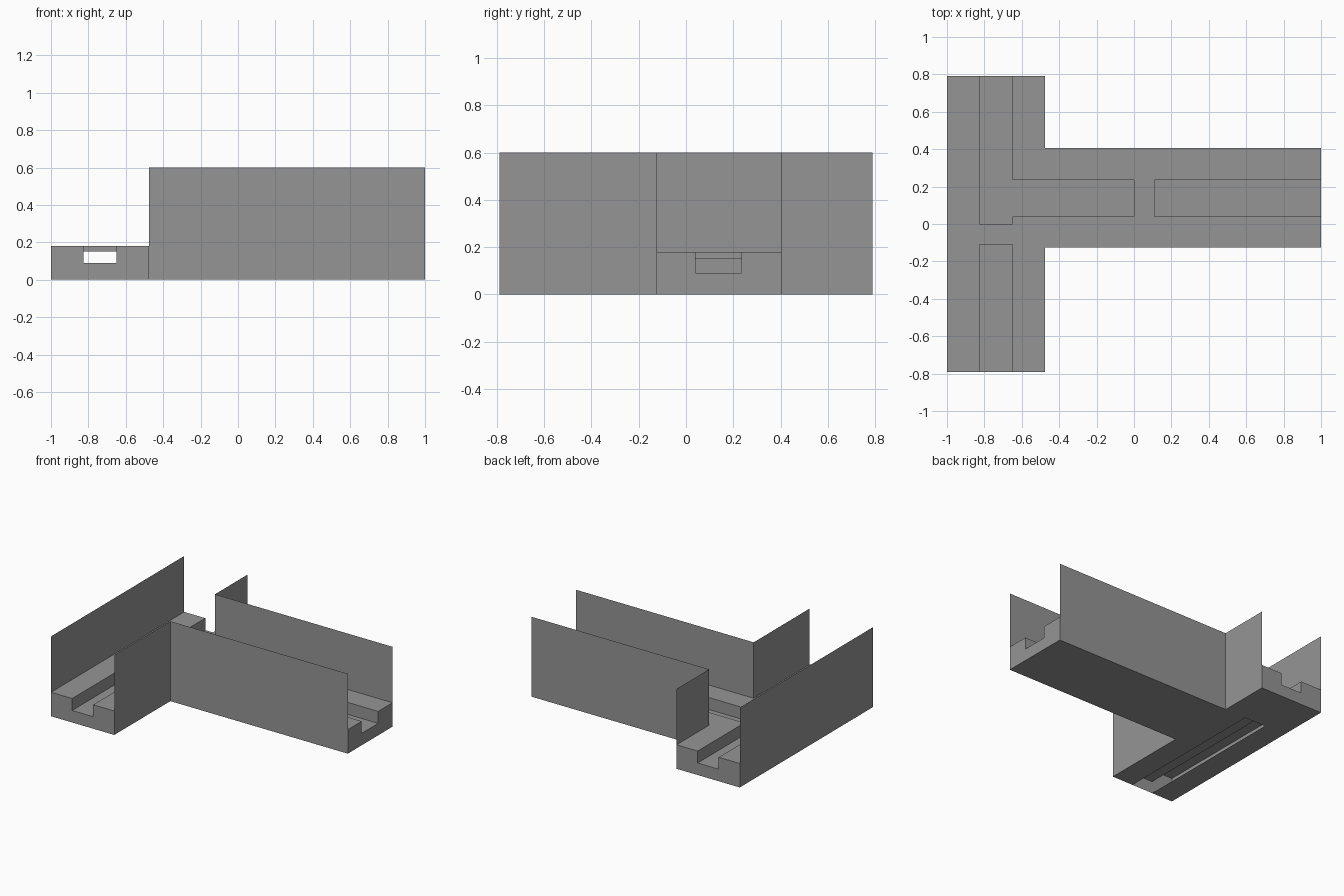
import bpy
import bmesh

if "Cube" in bpy.data.objects:
    bpy.data.objects.remove(bpy.data.objects["Cube"], do_unlink=True)

GREY = (0.3, 0.3, 0.3, 1.0)
mat = bpy.data.materials.new("plain_grey")
mat.use_nodes = True
mat.diffuse_color = GREY
mat.node_tree.nodes["Principled BSDF"].inputs["Base Color"].default_value = GREY

# Main dimensions
XS = [-1.0, -0.825, -0.65, -0.475, 1.0]
YS = [-0.79, -0.125, 0.04, 0.235, 0.405, 0.79]
FLOOR, LEDGE, WALL = 0.09, 0.18, 0.6


def finish(name, bm):
    mesh = bpy.data.meshes.new(name)
    bm.to_mesh(mesh)
    bm.free()
    mesh.materials.append(mat)
    obj = bpy.data.objects.new(name, mesh)
    bpy.context.collection.objects.link(obj)
    return obj


def quad(bm, *points):
    bm.faces.new([bm.verts.new(p) for p in points])


def height(i, j):
    """Top height of a plan cell; zero outside the T shape."""
    if not (0 <= i < len(XS) - 1 and 0 <= j < len(YS) - 1):
        return 0
    if i == 3 and j in (0, 4):
        return 0
    in_channel = i == 1 or (j == 2 and i > 1)
    return FLOOR if in_channel else LEDGE


# Hollow T-shaped base with a recessed channel and an open slot underneath
bm = bmesh.new()
for i in range(len(XS) - 1):
    for j in range(len(YS) - 1):
        h = height(i, j)
        if not h:
            continue
        x0, x1, y0, y1 = XS[i], XS[i + 1], YS[j], YS[j + 1]
        quad(bm, (x0, y0, h), (x1, y0, h), (x1, y1, h), (x0, y1, h))
        if i != 1 or j == 4:
            quad(bm, (x0, y0, 0), (x0, y1, 0), (x1, y1, 0), (x1, y0, 0))
        sides = [(-1, 0, (x0, y1), (x0, y0)), (1, 0, (x1, y0), (x1, y1)),
                 (0, -1, (x0, y0), (x1, y0)), (0, 1, (x1, y1), (x0, y1))]
        for di, dj, p, q in sides:
            n = height(i + di, j + dj)
            open_end = p[0] == q[0] == XS[-1] or p[1] == q[1] and p[1] in (YS[0], YS[-1])
            if n < h and (n or open_end):
                quad(bm, (*p, n), (*q, n), (*q, h), (*p, h))
bmesh.ops.remove_doubles(bm, verts=bm.verts, dist=1e-4)
bmesh.ops.dissolve_limit(bm, angle_limit=0.01, verts=bm.verts, edges=bm.edges)
finish("channel_base", bm)


# Thin upright walls following the outline
def wall(name, path):
    bm = bmesh.new()
    for p, q in zip(path, path[1:]):
        quad(bm, (*p, 0), (*q, 0), (*q, WALL), (*p, WALL))
    bmesh.ops.remove_doubles(bm, verts=bm.verts, dist=1e-4)
    finish(name, bm)


corner = XS[3]
wall("long_wall", [(XS[0], YS[-1]), (XS[0], YS[0])])
wall("front_corner_wall", [(corner, YS[0]), (corner, YS[1]), (XS[-1], YS[1])])
wall("back_corner_wall", [(XS[-1], YS[4]), (corner, YS[4]), (corner, YS[-1])])


# Flat bridges spanning the channel, flush with the ledges
def bridge(name, x0, x1, y0, y1, z0=0.15, z1=LEDGE):
    bm = bmesh.new()
    bmesh.ops.create_cube(bm, size=1)
    for v in bm.verts:
        v.co = (x1 if v.co.x > 0 else x0, y1 if v.co.y > 0 else y0,
                z1 if v.co.z > 0 else z0)
    finish(name, bm)


bridge("main_bridge", XS[1], XS[2], -0.11, 0.0)
bridge("branch_bridge", 0.0, 0.11, YS[2], YS[3])
